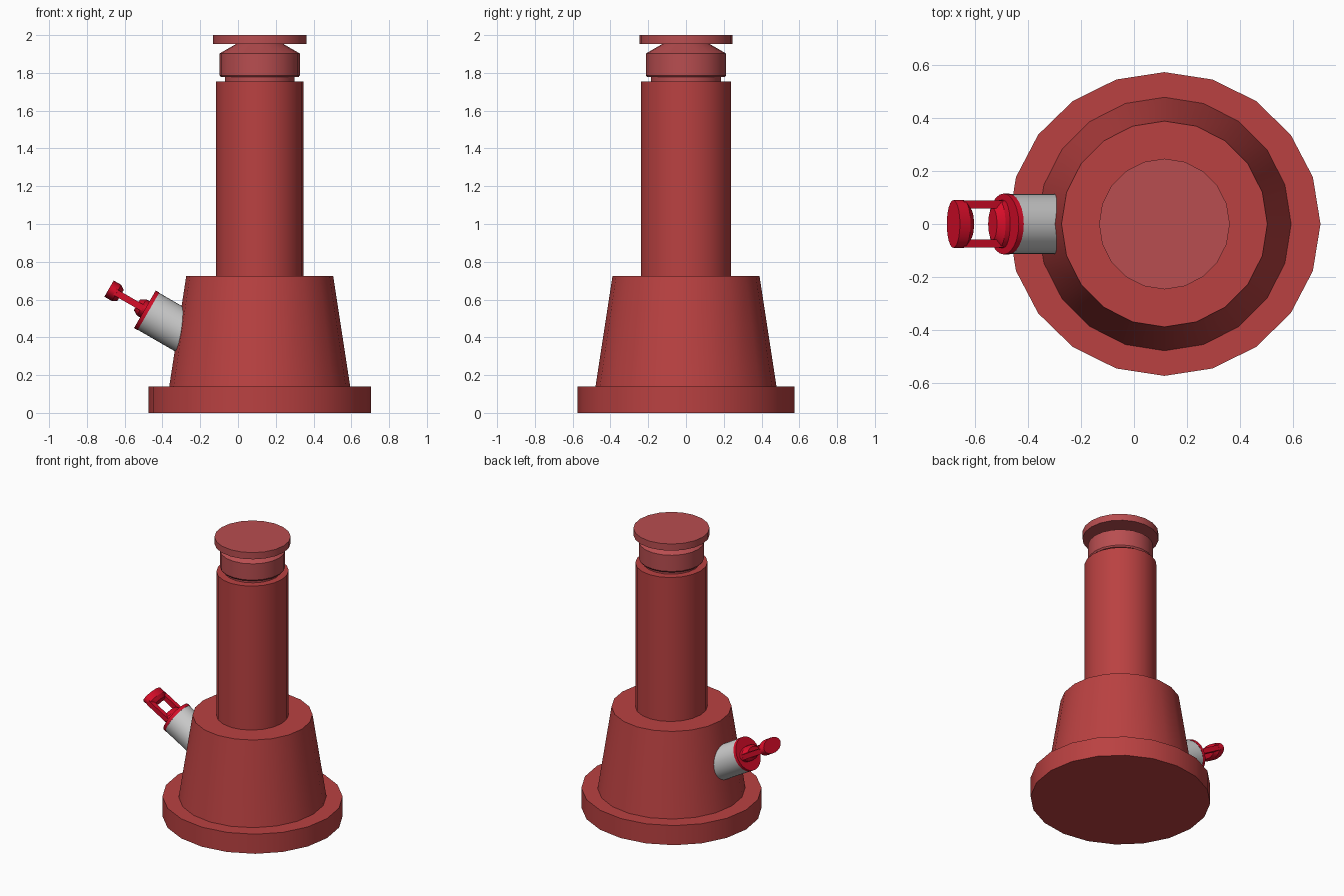
import bpy, bmesh, math
from mathutils import Matrix, Vector

if "Cube" in bpy.data.objects:
    bpy.data.objects.remove(bpy.data.objects["Cube"])


def material(name, color):
    m = bpy.data.materials.new(name)
    m.diffuse_color = color
    m.use_nodes = True
    m.node_tree.nodes["Principled BSDF"].inputs["Base Color"].default_value = m.diffuse_color
    return m


BODY = material("brick_red", (0.49, 0.053, 0.053, 1))
CAP = material("dusty_red", (0.48, 0.075, 0.08, 1))
HANDLE = material("bright_red", (0.68, 0.004, 0.022, 1))
PIPE = material("pipe_grey", (0.6, 0.6, 0.6, 1))


def turned(name, profile, sides, mat=None, sx=1.0, sy=1.0, frame=Matrix()):
    """Closed solid turned from (radius, height) points about the z axis of frame."""
    bm = bmesh.new()
    rings = []
    for r, h in profile:
        rings.append([bm.verts.new((r * sx * math.cos(2 * math.pi * i / sides),
                                    r * sy * math.sin(2 * math.pi * i / sides), h))
                      for i in range(sides)])
    for a, b in zip(rings, rings[1:]):
        for i in range(sides):
            j = (i + 1) % sides
            bm.faces.new((a[i], a[j], b[j], b[i]))
    bm.faces.new(rings[0][::-1])
    bm.faces.new(rings[-1])
    return finish(name, bm, mat, frame)


def box(name, size, centre, mat, frame):
    bm = bmesh.new()
    bmesh.ops.create_cube(bm, size=1, matrix=Matrix.Translation(centre) @ Matrix.Diagonal((*size, 1)))
    return finish(name, bm, mat, frame)


def finish(name, bm, mat, frame):
    bmesh.ops.recalc_face_normals(bm, faces=bm.faces)
    me = bpy.data.meshes.new(name)
    bm.to_mesh(me)
    bm.free()
    ob = bpy.data.objects.new(name, me)
    bpy.context.collection.objects.link(ob)
    ob.matrix_world = frame
    if mat:
        me.materials.append(mat)
    bpy.ops.object.select_all(action='DESELECT')
    ob.select_set(True)
    bpy.context.view_layer.objects.active = ob
    bpy.ops.object.shade_smooth_by_angle(angle=math.radians(30))
    return ob


# Main body, stacked on one vertical axis
axis = Matrix.Translation((0.115, 0, 0))
turned("base_plate", [(0.59, 0), (0.59, 0.14)], 20, BODY, sy=0.973, frame=axis)
turned("tapered_barrel", [(0.479, 0.14), (0.389, 0.725)], 20, BODY, frame=axis)
turned("column", [(0.232, 0.725), (0.232, 1.755)], 20, BODY, sy=1.03, frame=axis)
turned("neck_collar", [(0.185, 1.755), (0.185, 1.777), (0.205, 1.777), (0.212, 1.787),
                       (0.212, 1.903), (0.125, 1.953)], 20, CAP, frame=axis)
turned("top_cap", [(0.247, 1.952), (0.247, 2.0)], 20, CAP, frame=axis)

# Side nozzle: local z points outward, 30 degrees above horizontal
out = Matrix.Translation((-0.474, 0, 0.5375)) @ Matrix.Rotation(math.radians(-60), 4, 'Y')
turned("nozzle_pipe", [(0.113, -0.24), (0.113, 0)], 32, PIPE, frame=out)
turned("nozzle_flange", [(0.115, 0), (0.115, 0.022)], 24, HANDLE, frame=out)

# Pull handle: boss, two rods and an oval grip
turned("handle_boss", [(0.09, 0.022), (0.09, 0.042), (0.06, 0.07)], 24, HANDLE, sx=0.55, frame=out)
for side, label in ((1, "left"), (-1, "right")):
    box("handle_rod_" + label, (0.035, 0.03, 0.17), Vector((0, 0.074 * side, 0.12)), HANDLE, out)
turned("handle_grip", [(0.06, 0.17), (0.09, 0.195), (0.09, 0.241)], 24, HANDLE, sx=0.55, frame=out)
